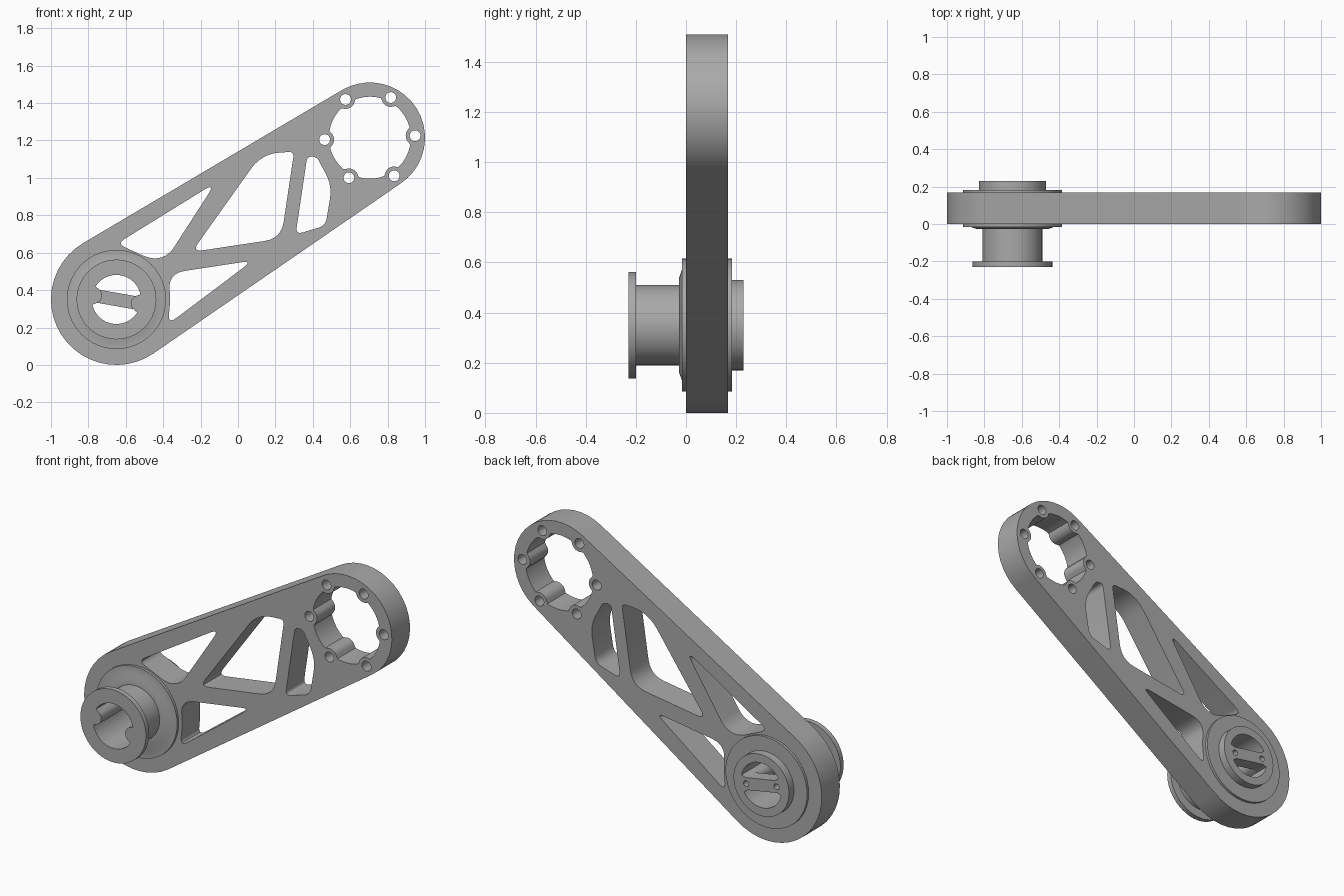
import bpy, bmesh
from math import sin, cos, pi, radians, sqrt, atan2, asin, hypot
from mathutils import Vector, Matrix

if "Cube" in bpy.data.objects:
    bpy.data.objects.remove(bpy.data.objects["Cube"])

metal = bpy.data.materials.new("machined grey")
GREY = (0.40, 0.40, 0.40, 1)
metal.diffuse_color = GREY
metal.use_nodes = True
metal.node_tree.nodes["Principled BSDF"].inputs["Base Color"].default_value = GREY

PIVOT, PIVOT_R = Vector((-0.65, 0.35)), 0.35
TIP, TIP_R = Vector((0.705, 1.215)), 0.295
TILT = radians(-10)


def add_mesh(name, mesh):
    """Link a finished mesh, weld it and shade it with sharp edges kept."""
    bm = bmesh.new()
    bm.from_mesh(mesh)
    bmesh.ops.remove_doubles(bm, verts=bm.verts, dist=0.0003)
    bmesh.ops.recalc_face_normals(bm, faces=bm.faces)
    bm.to_mesh(mesh)
    bm.free()
    mesh.materials.clear()
    mesh.materials.append(metal)
    obj = bpy.data.objects.new(name, mesh)
    bpy.context.collection.objects.link(obj)
    bpy.ops.object.select_all(action="DESELECT")
    obj.select_set(True)
    bpy.context.view_layer.objects.active = obj
    bpy.ops.object.shade_smooth_by_angle(angle=radians(30))
    return obj


def slab(name, outlines, y0, y1):
    """Extrude front-plane outlines (first is the rim, the rest holes) from y0 to y1."""
    curve = bpy.data.curves.new(name, "CURVE")
    curve.dimensions = "2D"
    curve.fill_mode = "BOTH"
    curve.extrude = (y1 - y0) / 2
    for points in outlines:
        spline = curve.splines.new("POLY")
        spline.points.add(len(points) - 1)
        for target, p in zip(spline.points, points):
            target.co = (p[0], p[1], 0, 1)
        spline.use_cyclic_u = True
    temp = bpy.data.objects.new("temp", curve)
    bpy.context.collection.objects.link(temp)
    bpy.context.view_layer.update()
    graph = bpy.context.evaluated_depsgraph_get()
    mesh = bpy.data.meshes.new_from_object(temp.evaluated_get(graph))
    bpy.data.objects.remove(temp)
    mesh.transform(Matrix.Translation((0, (y0 + y1) / 2, 0)) @ Matrix.Rotation(pi / 2, 4, "X"))
    return add_mesh(name, mesh)


def lathe(name, profile, centre, steps=64):
    """Spin a closed (radius, y) profile about the y axis through centre."""
    bm = bmesh.new()
    verts = [bm.verts.new((centre.x + r, y, centre.y)) for r, y in profile]
    edges = [bm.edges.new((v, verts[i - 1])) for i, v in enumerate(verts)]
    bmesh.ops.spin(bm, geom=verts + edges, cent=(centre.x, 0, centre.y),
                   axis=(0, 1, 0), angle=2 * pi, steps=steps)
    mesh = bpy.data.meshes.new(name)
    bm.to_mesh(mesh)
    bm.free()
    return add_mesh(name, mesh)


def polar(centre, r, a):
    return centre + Vector((cos(a), sin(a))) * r


def arc(centre, r, start, end, steps):
    return [polar(centre, r, start + (end - start) * i / steps) for i in range(steps + 1)]


def circle(centre, r, steps=64):
    return arc(centre, r, 0, 2 * pi, steps)[:-1]


def lobed(centre, r, count, phase, bump_at, bump_r, steps=180):
    """Circle with round bosses pushing into it."""
    points = []
    for i in range(steps):
        a = phase + 2 * pi * i / steps
        radius = r
        for k in range(count):
            d = a - phase - 2 * pi * k / count
            inside = bump_r ** 2 - (bump_at * sin(d)) ** 2
            if inside > 0 and cos(d) > 0:
                radius = min(radius, bump_at * cos(d) - sqrt(inside))
        points.append(polar(centre, radius, a))
    return points


def rounded(corners, steps=6):
    """Polygon from (x, z, trim) corners with each corner curved off."""
    points = []
    for i, (x, z, trim) in enumerate(corners):
        p = Vector((x, z))
        before = Vector(corners[i - 1][:2])
        after = Vector(corners[(i + 1) % len(corners)][:2])
        a = p + (before - p).normalized() * trim
        b = p + (after - p).normalized() * trim
        for k in range(steps + 1):
            t = k / steps
            points.append(a * (1 - t) ** 2 + p * (2 * t * (1 - t)) + b * t ** 2)
    return points


# Arm plate: two round ends joined by tangents
span = TIP - PIVOT
heading = atan2(span.y, span.x)
lean = pi / 2 - asin((PIVOT_R - TIP_R) / span.length)
rim = arc(PIVOT, PIVOT_R, heading + lean, heading + 2 * pi - lean, 22)
rim += arc(TIP, TIP_R, heading - lean, heading + lean, 20)

# Lightening windows between the truss ribs
windows = [
    [(-.648, .648, .05), (-.119, .975, .075), (-.381, .569, .07), (-.472, .569, .04)],
    [(-.247, .604, .06), (.127, 1.13, .1), (.30, 1.14, .03), (.231, .676, .09)],
    [(.37, 1.114, .025), (.42, 1.114, .025), (.503, .959, .07), (.468, .745, .04), (.308, .697, .04)],
    [(-.375, .489, .09), (.079, .558, .06), (-.376, .216, .06), (-.36, .35, .06)],
]

# Scalloped opening with a ring of six screw holes
holes = [rounded(w) for w in windows]
holes.append(lobed(TIP, .219, 6, radians(2.5), .242, .05))
holes += [circle(polar(TIP, .242, radians(2.5 + 60 * k)), .029, 20) for k in range(6)]
holes.append(circle(PIVOT, .2))
slab("arm_plate", [rim] + holes, 0, .168)

# Flanged bearing seated in the big end
lathe("bearing", [(.155, -.027), (.19, -.027), (.225, -.015), (.265, -.015), (.265, 0),
                  (.2, 0), (.2, .168), (.265, .168), (.265, .183), (.155, .183)], PIVOT)

# Spool: flange, hollow barrel
bore = lobed(PIVOT, .131, 2, TILT, .125, .045)
slab("spool_flange", [circle(PIVOT, .213), bore], -.23, -.2)
slab("spool_barrel", [circle(PIVOT, .16), bore], -.2, .15)

# Rear cap: two slots either side of a cross bar, and two screw holes
across = Vector((-sin(TILT), cos(TILT)))
slots = [[p for p in bore if side * (p - PIVOT).dot(across) > .03] for side in (1, -1)]
screws = [circle(polar(PIVOT, .1, TILT + k * pi), .017, 20) for k in range(2)]
slab("rear_cap", [circle(PIVOT, .18)] + slots + screws, .15, .23)
